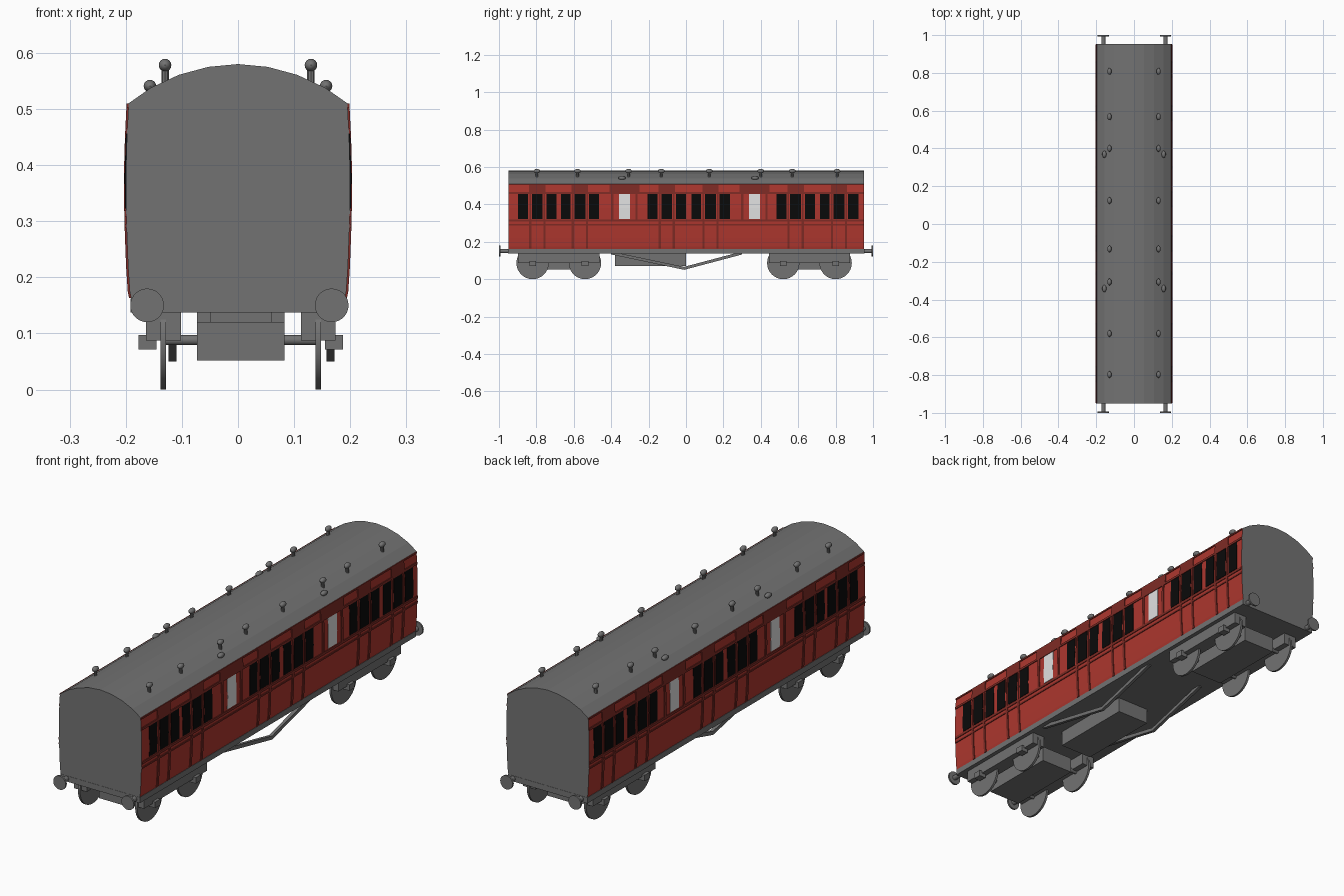
import bpy, bmesh, math
from mathutils import Matrix, Vector

if "Cube" in bpy.data.objects:
    bpy.data.objects.remove(bpy.data.objects["Cube"])


def material(name, rgb):
    m = bpy.data.materials.new(name)
    m.diffuse_color = (*rgb, 1)
    m.use_nodes = True
    m.node_tree.nodes["Principled BSDF"].inputs["Base Color"].default_value = m.diffuse_color
    return m


GREY = material("grey", (0.17, 0.17, 0.17))
RED = material("carriage red", (0.42, 0.038, 0.028))
DARK = material("dark red", (0.21, 0.024, 0.018))
BLACK = material("window black", (0.003, 0.003, 0.003))
WHITE = material("frosted white", (0.75, 0.75, 0.75))


def finish(name, bm, *mats, smooth=False):
    bmesh.ops.recalc_face_normals(bm, faces=bm.faces)
    me = bpy.data.meshes.new(name)
    bm.to_mesh(me)
    bm.free()
    for m in mats:
        me.materials.append(m)
    ob = bpy.data.objects.new(name, me)
    bpy.context.collection.objects.link(ob)
    if smooth:
        bpy.ops.object.select_all(action='DESELECT')
        bpy.context.view_layer.objects.active = ob
        ob.select_set(True)
        bpy.ops.object.shade_smooth_by_angle(angle=math.radians(35))
    return ob


def box(bm, x0, x1, y0, y1, z0, z1):
    mat = Matrix.Translation(((x0 + x1) / 2, (y0 + y1) / 2, (z0 + z1) / 2))
    bmesh.ops.create_cube(bm, size=1, matrix=mat @ Matrix.Diagonal((x1 - x0, y1 - y0, z1 - z0, 1)))


def rod(bm, a, b, r, sides=16):
    a, b = Vector(a), Vector(b)
    rot = (b - a).to_track_quat('Z', 'Y').to_matrix().to_4x4()
    bmesh.ops.create_cone(bm, cap_ends=True, segments=sides, radius1=r, radius2=r,
                          depth=(b - a).length, matrix=Matrix.Translation((a + b) / 2) @ rot)


def blob(bm, centre, size):
    bmesh.ops.create_uvsphere(bm, u_segments=14, v_segments=8, radius=1,
                              matrix=Matrix.Translation(centre) @ Matrix.Diagonal((*size, 1)))


# Cross-section of the right-hand side wall (z, x) and roof (x, z)
WALL = [(0.15, 0.188), (0.175, 0.193), (0.22, 0.196), (0.30, 0.199),
        (0.38, 0.200), (0.45, 0.198), (0.51, 0.195)]
ROOF = [(0.155, 0.538), (0.105, 0.561), (0.053, 0.575), (0, 0.58)]


def wall_x(z):
    for (z0, x0), (z1, x1) in zip(WALL, WALL[1:]):
        if z <= z1:
            return x0 + (x1 - x0) * (z - z0) / (z1 - z0)
    return WALL[-1][1]


# Body shell: extruded cross-section, red sides, grey roof and ends
half = [(x, z) for z, x in WALL] + ROOF
outline = half + [(-x, z) for x, z in reversed(half[:-1])]
bm = bmesh.new()
front = [bm.verts.new((x, -0.95, z)) for x, z in outline]
back = [bm.verts.new((x, 0.953, z)) for x, z in outline]
bm.faces.new(front)
bm.faces.new(back)
n = len(outline)
for i in range(n):
    j = (i + 1) % n
    bm.faces.new((front[i], front[j], back[j], back[i]))
bm.normal_update()
for f in bm.faces:
    c = f.calc_center_median()
    f.material_index = 1 if abs(c.x) > 0.18 and c.z < 0.51 else 0
finish("carriage_body", bm, GREY, RED)


def plates(name, rects, thick, mat):
    """Thin plates (y0, y1, z0, z1) that follow both side walls."""
    bm = bmesh.new()
    for s in (1, -1):
        for y0, y1, z0, z1 in rects:
            zs = [z0] + [z for z, _ in WALL if z0 < z < z1] + [z1]
            rings = []
            for z in zs:
                x = wall_x(z)
                rings.append([bm.verts.new((s * px, y, z)) for px, y in
                              ((x - 0.002, y0), (x + thick, y0), (x + thick, y1), (x - 0.002, y1))])
            for a, b in zip(rings, rings[1:]):
                for i in range(4):
                    j = (i + 1) % 4
                    bm.faces.new((a[i], a[j], b[j], b[i]))
            bm.faces.new(rings[0])
            bm.faces.new(rings[-1])
    return finish(name, bm, mat)


# Side windows: three per compartment, one pale pane per washroom
DOORS = [-0.795, -0.567, -0.103, 0.131, 0.586, 0.818]
WASH = [-0.329, 0.366]
panes = []
for d in DOORS:
    for off, w in ((-0.076, 0.052), (0, 0.058), (0.076, 0.054)):
        panes.append((d + off - w / 2, d + off + w / 2, 0.323, 0.455))
plates("compartment_windows", panes, 0.002, BLACK)
plates("washroom_windows", [(w - 0.03, w + 0.03, 0.323, 0.455) for w in WASH], 0.002, WHITE)

# Dark beading: long horizontal strips, door edges, panels over the doors
END0, END1 = -0.948, 0.951
strips = [(END0, END1, 0.456, 0.466), (END0, END1, 0.308, 0.319),
          (END0, END1, 0.288, 0.295), (END0, END1, 0.503, 0.510)]
for d in DOORS:
    strips += [(d + e - 0.006, d + e + 0.006, 0.163, 0.308) for e in (-0.038, 0.038)]
    strips += [(d + e - 0.004, d + e + 0.004, 0.319, 0.456) for e in (-0.038, 0.038)]
    strips.append((d - 0.044, d + 0.044, 0.466, 0.503))
for w in WASH:
    strips += [(w + e - 0.006, w + e + 0.006, 0.319, 0.456) for e in (-0.065, 0.065)]
    strips.append((w - 0.08, w + 0.08, 0.466, 0.503))
plates("side_beading", strips, 0.0035, DARK)

# Underframe floor
bm = bmesh.new()
box(bm, -0.192, 0.192, -0.951, 0.954, 0.137, 0.162)
finish("underframe", bm, GREY)

# Roof ventilators: tall mushrooms and low domes
bm = bmesh.new()
for s in (1, -1):
    for y in (-0.797, -0.58, -0.307, -0.132, 0.124, 0.40, 0.568, 0.808):
        rod(bm, (s * 0.13, y, 0.54), (s * 0.13, y, 0.575), 0.007, 10)
        blob(bm, (s * 0.13, y, 0.578), (0.0115, 0.018, 0.0115))
    for y in (-0.342, 0.369):
        blob(bm, (s * 0.157, y, 0.541), (0.0115, 0.019, 0.011))
finish("roof_ventilators", bm, GREY, smooth=True)

# Buffers at both ends
bm = bmesh.new()
for x in (-0.162, 0.167):
    for s in (1, -1):
        rod(bm, (x, s * 0.94, 0.15), (x, s * 0.995, 0.15), 0.011)
        rod(bm, (x, s * 0.992, 0.15), (x, s * 1.0, 0.15), 0.03, 28)
finish("buffers", bm, GREY, smooth=True)

# Bogies: side frames, centre block, axle boxes, wheels and axles
CX = 0.005
for label, yc in (("front", -0.68), ("back", 0.66)):
    frame, wheels = bmesh.new(), bmesh.new()
    box(frame, -0.073, 0.083, yc - 0.175, yc + 0.175, 0.052, 0.12)
    box(frame, -0.05, 0.06, yc - 0.06, yc + 0.06, 0.115, 0.14)
    for s in (1, -1):
        x = CX + s * 0.138
        box(frame, x - 0.031, x + 0.031, yc - 0.217, yc + 0.217, 0.087, 0.139)
        for dy in (-0.14, 0.14):
            xb = CX + s * 0.166
            box(frame, xb - 0.016, xb + 0.016, yc + dy - 0.018, yc + dy + 0.018, 0.071, 0.097)
            rod(wheels, (x - 0.005, yc + dy, 0.0865), (x + 0.005, yc + dy, 0.0865), 0.0865, 32)
    for dy in (-0.14, 0.14):
        rod(wheels, (CX - 0.135, yc + dy, 0.088), (CX + 0.135, yc + dy, 0.088), 0.009)
    finish(label + "_bogie_frame", frame, GREY)
    finish(label + "_wheels", wheels, GREY, smooth=True)

# Equipment box under the floor
bm = bmesh.new()
box(bm, -0.073, 0.083, -0.38, 0.0, 0.07, 0.14)
finish("equipment_box", bm, GREY)

# Truss bars: a shallow V under each side, swept as a flat bar
bm = bmesh.new()
path = [(-0.40, 0.14), (-0.01, 0.058), (0.30, 0.14)]
for x in (-0.117, 0.165):
    rings = []
    for y, z in path:
        rings.append([bm.verts.new((x + dx, y, z + dz)) for dx, dz in
                      ((-0.007, -0.008), (0.007, -0.008), (0.007, 0.008), (-0.007, 0.008))])
    for a, b in zip(rings, rings[1:]):
        for i in range(4):
            j = (i + 1) % 4
            bm.faces.new((a[i], a[j], b[j], b[i]))
    bm.faces.new(rings[0])
    bm.faces.new(rings[-1])
finish("truss_bars", bm, GREY)
